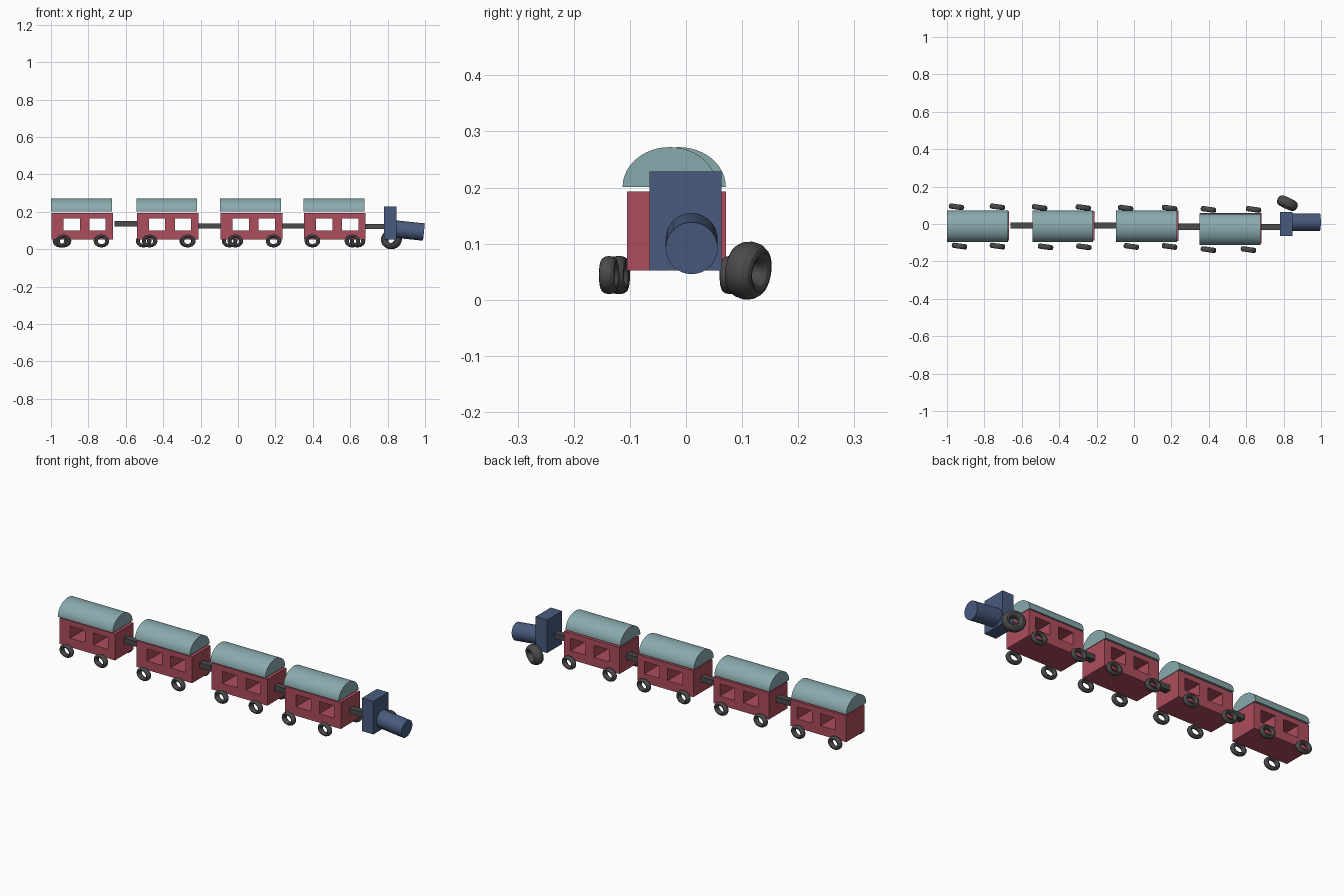
import bpy, bmesh, math
from mathutils import Matrix

if "Cube" in bpy.data.objects:
    bpy.data.objects.remove(bpy.data.objects["Cube"])


def material(name, rgb):
    m = bpy.data.materials.new(name)
    m.diffuse_color = (*rgb, 1)
    m.use_nodes = True
    m.node_tree.nodes["Principled BSDF"].inputs["Base Color"].default_value = m.diffuse_color
    return m


RED = material("red paint", (0.42, 0.075, 0.11))
TEAL = material("teal paint", (0.25, 0.40, 0.42))
BLUE = material("blue paint", (0.065, 0.105, 0.21))
DARK = material("dark rubber", (0.07, 0.07, 0.07))


def finish(bm, name, mat, smooth=False):
    bmesh.ops.recalc_face_normals(bm, faces=bm.faces)
    me = bpy.data.meshes.new(name)
    bm.to_mesh(me)
    bm.free()
    me.materials.append(mat)
    ob = bpy.data.objects.new(name, me)
    bpy.context.collection.objects.link(ob)
    if smooth:
        bpy.ops.object.select_all(action='DESELECT')
        ob.select_set(True)
        bpy.context.view_layer.objects.active = ob
        bpy.ops.object.shade_smooth_by_angle(angle=math.radians(30))
    return ob


def box(name, x, y, z, mat):
    """Box from three (low, high) ranges."""
    bm = bmesh.new()
    bmesh.ops.create_cube(bm, size=1)
    for v in bm.verts:
        v.co = [lo + (c + 0.5) * (hi - lo) for c, (lo, hi) in zip(v.co, (x, y, z))]
    return finish(bm, name, mat)


def extrude_y(bm, depth):
    geom = bmesh.ops.extrude_face_region(bm, geom=bm.faces[:])["geom"]
    bmesh.ops.translate(bm, vec=(0, depth, 0),
                        verts=[g for g in geom if isinstance(g, bmesh.types.BMVert)])


def body(name, x0, y0, y1):
    """Carriage box with two window openings running right through."""
    xs = [x0 + d for d in (0, 0.064, 0.152, 0.203, 0.290, 0.330)]
    zs = [0.052, 0.100, 0.165, 0.193]
    bm = bmesh.new()
    grid = [[bm.verts.new((x, y0, z)) for z in zs] for x in xs]
    for i in range(5):
        for j in range(3):
            if j == 1 and i in (1, 3):
                continue
            bm.faces.new((grid[i][j], grid[i + 1][j], grid[i + 1][j + 1], grid[i][j + 1]))
    extrude_y(bm, y1 - y0)
    return finish(bm, name, RED)


def roof(name, x0, x1, yc, half, z0, height, n=24):
    """Half-round roof, closed underneath."""
    bm = bmesh.new()
    rings = [[bm.verts.new((x, yc + half * math.cos(math.pi * i / n),
                            z0 + height * math.sin(math.pi * i / n)))
              for i in range(n + 1)] for x in (x0, x1)]
    a, b = rings
    bm.faces.new(a)
    bm.faces.new(b)
    for i in range(n + 1):
        k = (i + 1) % (n + 1)
        bm.faces.new((a[i], a[k], b[k], b[i]))
    return finish(bm, name, TEAL, True)


def wheel(name, centre, ring, tube, turn, lean=0, n=48, m=12):
    """Torus around y; ring = (x, z) radii, tube = (x, y, z) radii."""
    bm = bmesh.new()
    v = []
    for i in range(n):
        c, s = math.cos(2 * math.pi * i / n), math.sin(2 * math.pi * i / n)
        row = []
        for j in range(m):
            a = 2 * math.pi * j / m
            row.append(bm.verts.new(((ring[0] + tube[0] * math.cos(a)) * c,
                                     tube[1] * math.sin(a),
                                     (ring[1] + tube[2] * math.cos(a)) * s)))
        v.append(row)
    for i in range(n):
        for j in range(m):
            p, q = (i + 1) % n, (j + 1) % m
            bm.faces.new((v[i][j], v[p][j], v[p][q], v[i][q]))
    bm.transform(Matrix.Translation(centre)
                 @ Matrix.Rotation(math.radians(turn), 4, 'Z')
                 @ Matrix.Rotation(math.radians(lean), 4, 'X'))
    return finish(bm, name, DARK)


# Carriages: left end, body y range, roof centre y, front wheels x, back wheels x, wheel y
cars = [
    (-0.998, -0.088, 0.070, -0.013, (-0.933, -0.73), (-0.949, -0.73), -0.118, 0.092),
    (-0.541, -0.088, 0.070, -0.013, (-0.473, -0.268), (-0.505, -0.271), -0.122, 0.088),
    (-0.093, -0.090, 0.071, -0.013, (-0.014, 0.19), (-0.045, 0.19), -0.120, 0.085),
    (0.353, -0.105, 0.058, -0.029, (0.398, 0.612), (0.398, 0.639), -0.137, 0.078),
]
for i, (x0, y0, y1, yr, front, back, yf, yb) in enumerate(cars, 1):
    body(f"carriage_body_{i}", x0, y0, y1)
    roof(f"carriage_roof_{i}", x0 - 0.003, x0 + 0.323, yr, 0.084, 0.201, 0.071)
    for side, xs, y in (("front", front, yf), ("back", back, yb)):
        for k, x in enumerate(xs, 1):
            wheel(f"wheel_{side}_{i}_{k}", (x, y, 0.044),
                  (0.031, 0.025), (0.011, 0.014, 0.009), -8)

# Couplings between carriages and engine
for i, (x0, x1, y, z) in enumerate([(-0.66, -0.54, -0.008, 0.136), (-0.212, -0.092, -0.008, 0.124),
                                    (0.236, 0.354, -0.014, 0.124), (0.682, 0.782, -0.016, 0.121)], 1):
    box(f"coupling_{i}", (x0, x1), (y - 0.017, y + 0.017), (z - 0.014, z + 0.014), DARK)

# Engine cab
box("engine_cab", (0.78, 0.848), (-0.065, 0.063), (0.052, 0.229), BLUE)

# Engine boiler, dipping slightly forward
bm = bmesh.new()
bmesh.ops.create_cone(bm, cap_ends=True, segments=32, radius1=0.0465, radius2=0.0465, depth=0.155)
bm.transform(Matrix.Translation((0.917, 0.010, 0.100)) @ Matrix.Rotation(math.radians(96), 4, 'Y'))
finish(bm, "engine_boiler", BLUE, True)

# Single large engine wheel
wheel("engine_wheel", (0.82, 0.111, 0.052), (0.040, 0.035), (0.018, 0.026, 0.017), -25, -8)
